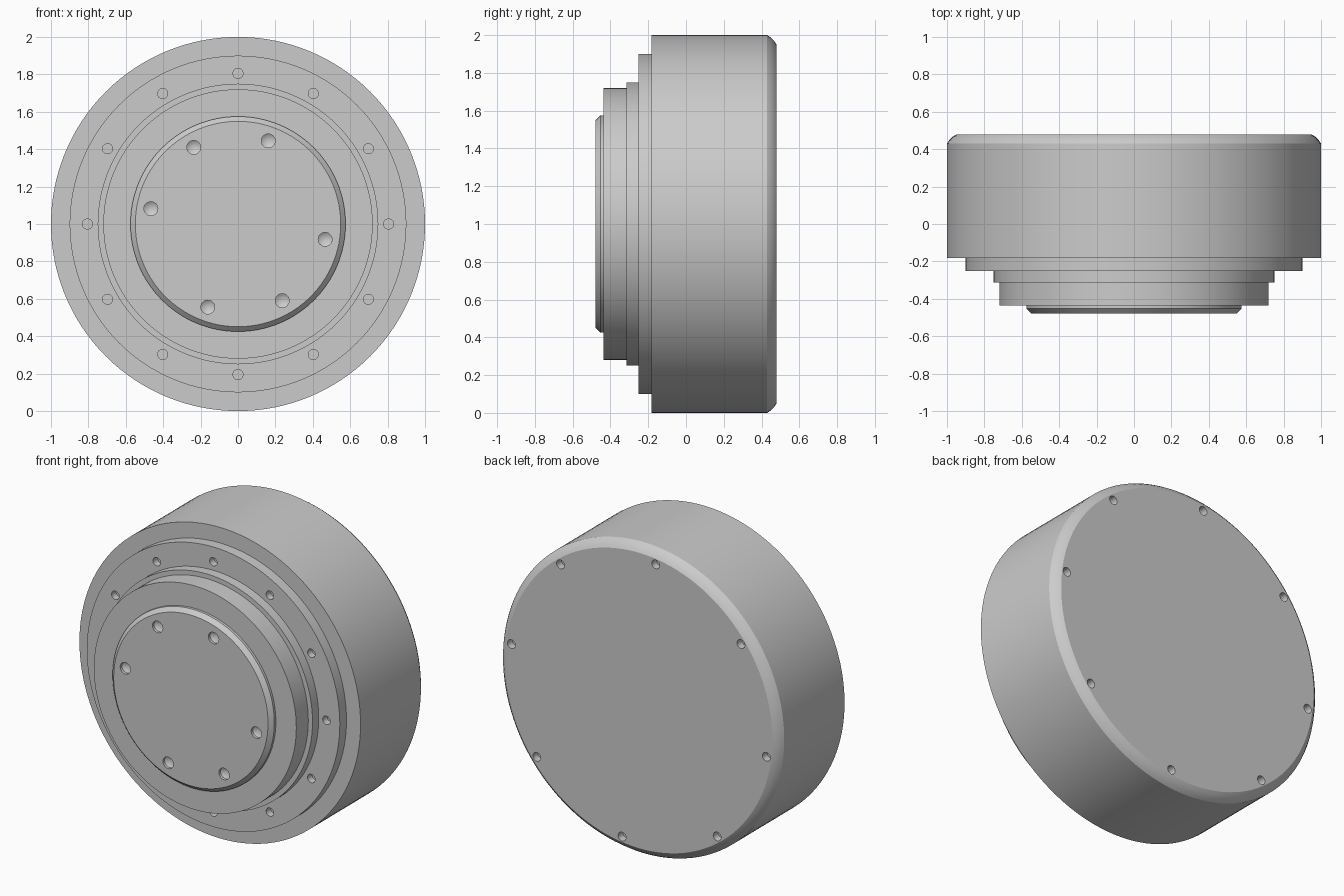
import bpy, bmesh, math

if "Cube" in bpy.data.objects:
    bpy.data.objects.remove(bpy.data.objects["Cube"])

SEG = 128

# One material for the whole housing
grey = bpy.data.materials.new("plain grey")
grey.diffuse_color = (0.6, 0.6, 0.6, 1)
grey.use_nodes = True
grey.node_tree.nodes["Principled BSDF"].inputs["Base Color"].default_value = grey.diffuse_color


def add_rings(bm, profile, cx, cz, seg):
    """Revolve (radius, y) points round a y axis through (cx, cz) and cap both ends."""
    rings = []
    for r, y in profile:
        if r == 0:
            rings.append([bm.verts.new((cx, y, cz))])
        else:
            rings.append([bm.verts.new((cx + r * math.cos(2 * math.pi * i / seg), y,
                                        cz + r * math.sin(2 * math.pi * i / seg)))
                          for i in range(seg)])
    for a, b in zip(rings, rings[1:]):
        for i in range(seg):
            j = (i + 1) % seg
            if len(b) == 1:
                bm.faces.new((a[i], a[j], b[0]))
            else:
                bm.faces.new((a[i], a[j], b[j], b[i]))
    for ring in (rings[0], rings[-1]):
        if len(ring) > 1:
            bm.faces.new(ring)


def make_object(name, bm):
    bmesh.ops.recalc_face_normals(bm, faces=bm.faces[:])
    mesh = bpy.data.meshes.new(name)
    bm.to_mesh(mesh)
    bm.free()
    ob = bpy.data.objects.new(name, mesh)
    bpy.context.collection.objects.link(ob)
    ob.data.materials.append(grey)
    return ob


def turned_part(name, profile, holes=None):
    """Lathe a part; holes = (circle radius, angles in degrees, drill profile)."""
    bm = bmesh.new()
    add_rings(bm, profile, 0, 1, SEG)
    ob = make_object(name, bm)
    if holes:
        radius, angles, drill = holes
        cb = bmesh.new()
        for a in map(math.radians, angles):
            add_rings(cb, drill, radius * math.cos(a), 1 + radius * math.sin(a), 24)
        cutter = make_object(name + "_hole_cutter", cb)
        mod = ob.modifiers.new("holes", 'BOOLEAN')
        mod.operation, mod.solver, mod.object = 'DIFFERENCE', 'EXACT', cutter
        bpy.context.view_layer.objects.active = ob
        bpy.ops.object.select_all(action='DESELECT')
        ob.select_set(True)
        bpy.ops.object.modifier_apply(modifier=mod.name)
        bpy.data.objects.remove(cutter)
    bpy.ops.object.select_all(action='DESELECT')
    bpy.context.view_layer.objects.active = ob
    ob.select_set(True)
    bpy.ops.object.shade_smooth_by_angle(angle=math.radians(32))
    return ob


# Main drum with softened rear edge and eight rear screw holes
turned_part("drum_body",
            [(1, -0.183), (1, 0.43), (0.988, 0.448), (0.969, 0.467), (0.95, 0.479)],
            (0.915, [7.5 + 45 * i for i in range(8)], [(0.028, 0.43), (0.028, 0.52)]))

# Mounting flange with twelve bolt holes
turned_part("mounting_flange", [(0.9, -0.175), (0.9, -0.251)],
            (0.805, [30 * i for i in range(12)], [(0.027, -0.205), (0.027, -0.3)]))

# Narrow collar and hub
turned_part("collar", [(0.75, -0.24), (0.75, -0.314)])
turned_part("hub", [(0.72, -0.3), (0.72, -0.436)])

# Chamfered front cap with two groups of three drill-pointed holes
turned_part("front_cap", [(0.575, -0.426), (0.575, -0.453), (0.549, -0.479)],
            (0.473, [70, 120, 170, 250, 300, 350],
             [(0.037, -0.52), (0.037, -0.462), (0, -0.436)]))
